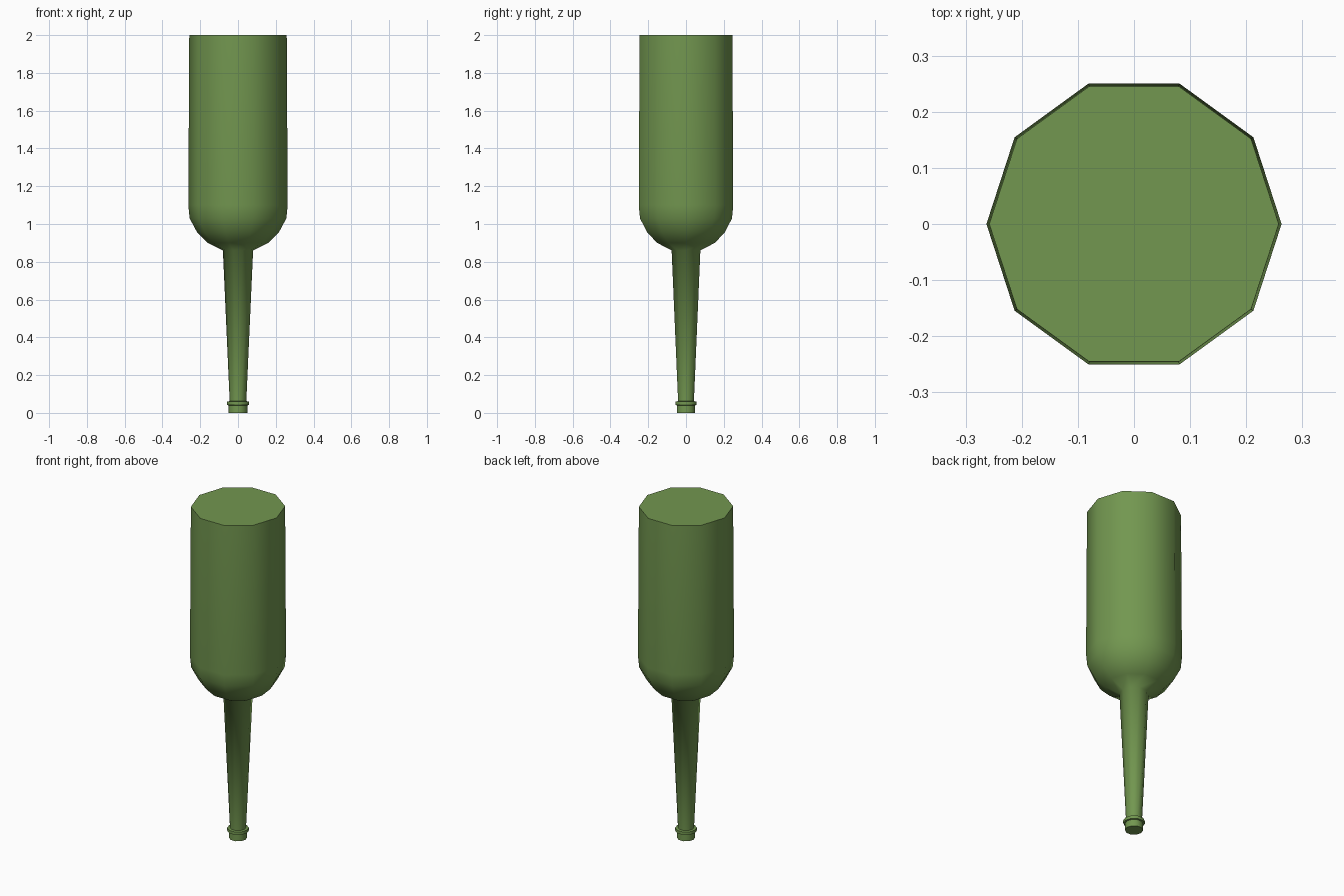
import bpy, bmesh, math

if "Cube" in bpy.data.objects:
    bpy.data.objects.remove(bpy.data.objects["Cube"])

SIDES = 10

# Bottle outline from mouth (bottom) to base (top): radius, height
profile = [
    (0.050, 0.0), (0.050, 0.04),                    # mouth
    (0.059, 0.042), (0.059, 0.06), (0.044, 0.062),  # lip ring
    (0.080, 0.86),                                  # neck
    (0.160, 0.90), (0.216, 0.955), (0.256, 1.03),   # shoulder
    (0.263, 1.10), (0.258, 2.0),                    # body
]

bm = bmesh.new()
rings = [[bm.verts.new((r * math.cos(math.tau * i / SIDES),
                        r * math.sin(math.tau * i / SIDES), z))
          for i in range(SIDES)] for r, z in profile]

# Side walls
for low, high in zip(rings, rings[1:]):
    for i in range(SIDES):
        j = (i + 1) % SIDES
        bm.faces.new((low[i], low[j], high[j], high[i]))

# Flat end caps
bm.faces.new(rings[0][::-1])
bm.faces.new(rings[-1])

mesh = bpy.data.meshes.new("bottle")
bm.to_mesh(mesh)
bm.free()
bottle = bpy.data.objects.new("bottle", mesh)
bpy.context.collection.objects.link(bottle)

# Green glass colour
green = bpy.data.materials.new("green_glass")
green.diffuse_color = (0.17, 0.31, 0.08, 1)
green.use_nodes = True
green.node_tree.nodes["Principled BSDF"].inputs["Base Color"].default_value = green.diffuse_color
mesh.materials.append(green)

# Smooth sides, sharp caps and lip
bpy.context.view_layer.objects.active = bottle
bottle.select_set(True)
bpy.ops.object.shade_smooth_by_angle(angle=math.radians(62))
